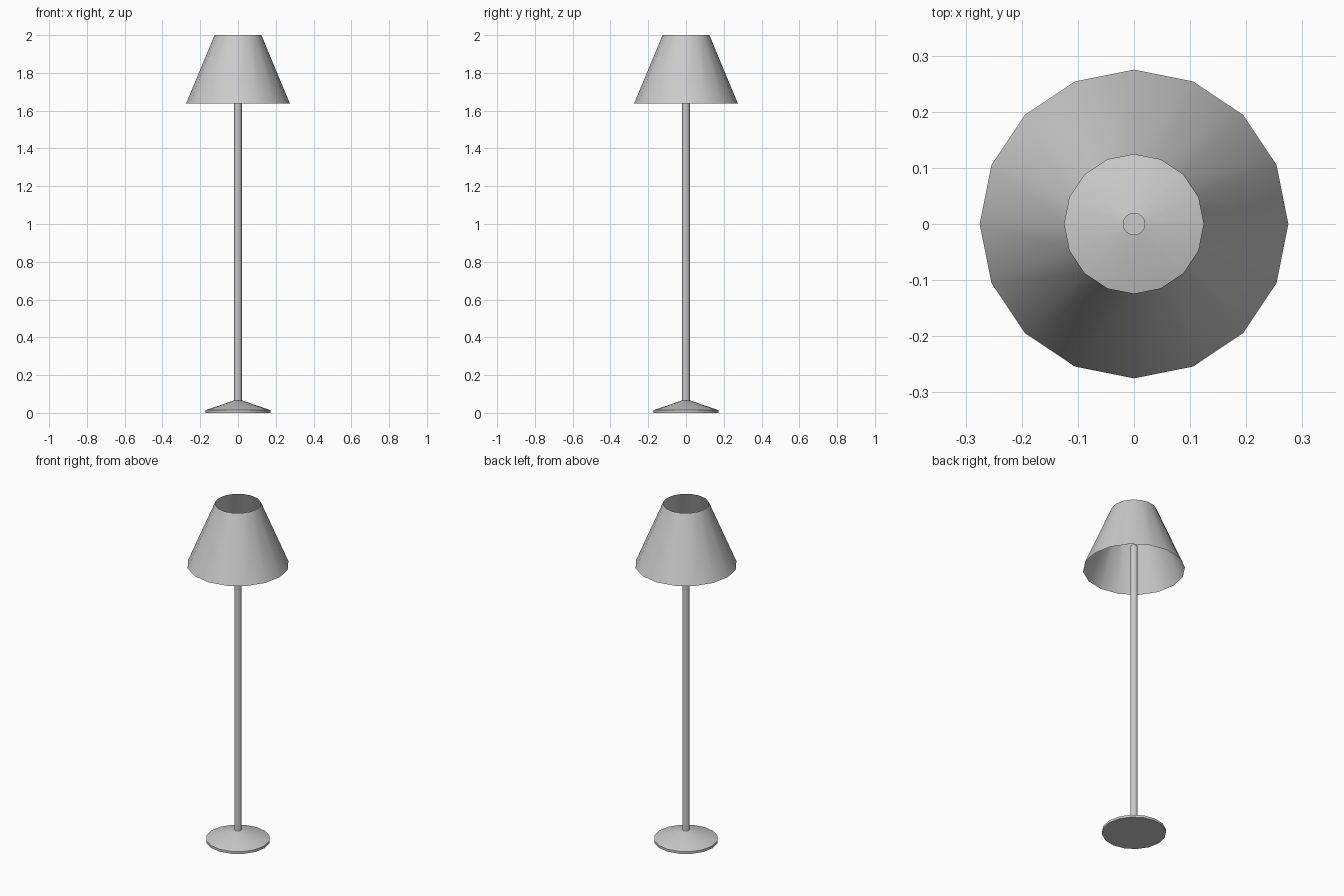
import bpy
import bmesh
from math import cos, sin, pi, radians

cube = bpy.data.objects.get("Cube")
if cube:
    bpy.data.objects.remove(cube, do_unlink=True)

SIDES = 16


def make_material(name, color):
    mat = bpy.data.materials.new(name)
    mat.use_nodes = True
    mat.diffuse_color = color
    mat.node_tree.nodes["Principled BSDF"].inputs["Base Color"].default_value = color
    return mat


def lathe(name, profile, mat, cap_bottom=False, cap_top=False):
    """Spin a (radius, height) profile, listed bottom to top, around z."""
    bm = bmesh.new()
    rings = []
    for r, z in profile:
        rings.append([bm.verts.new((r * cos(2 * pi * i / SIDES), r * sin(2 * pi * i / SIDES), z))
                      for i in range(SIDES)])
    for low, high in zip(rings, rings[1:]):
        for i in range(SIDES):
            j = (i + 1) % SIDES
            bm.faces.new((low[i], low[j], high[j], high[i]))
    if cap_bottom:
        bm.faces.new(rings[0][::-1])
    if cap_top:
        bm.faces.new(rings[-1])
    mesh = bpy.data.meshes.new(name)
    bm.to_mesh(mesh)
    bm.free()
    mesh.materials.append(mat)
    obj = bpy.data.objects.new(name, mesh)
    bpy.context.collection.objects.link(obj)
    bpy.ops.object.select_all(action="DESELECT")
    obj.select_set(True)
    bpy.context.view_layer.objects.active = obj
    bpy.ops.object.shade_smooth_by_angle(angle=radians(30))
    return obj


grey = make_material("plain grey", (0.6, 0.6, 0.6, 1))

# Weighted foot: short rim with a shallow cone on top
lathe("base", [(0.173, 0), (0.173, 0.014), (0.021, 0.066)], grey, cap_bottom=True, cap_top=True)

# Upright pole, ending inside the shade
lathe("pole", [(0.02, 0.06), (0.02, 1.78)], grey, cap_top=True)

# Open-ended thin conical shade
lathe("shade", [(0.275, 1.637), (0.124, 2.0)], grey)
